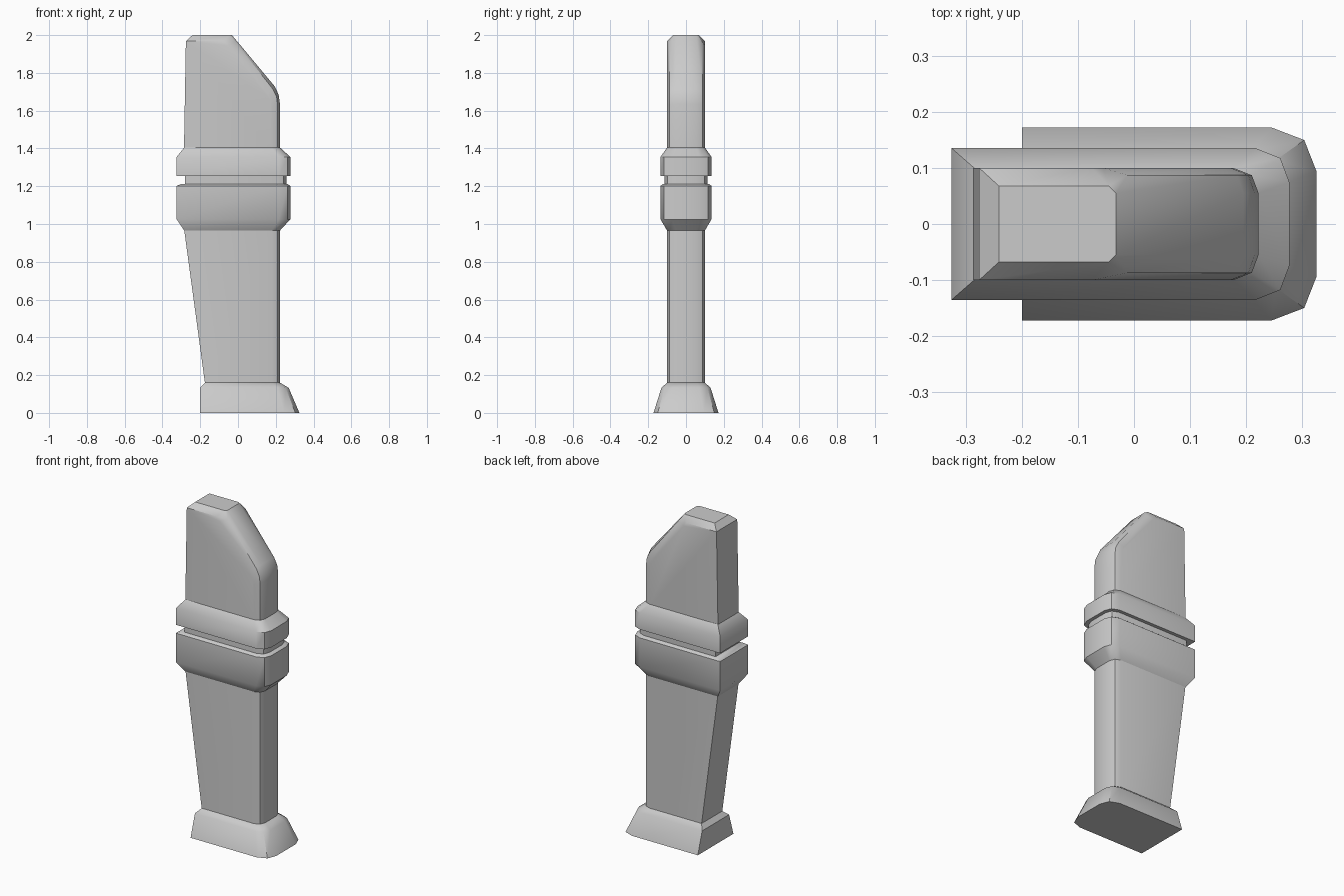
import bpy, bmesh, math


def loft(name, rings, angle=40):
    """Skin a list of equal-length vertex rings and cap both ends."""
    bm = bmesh.new()
    rows = [[bm.verts.new(p) for p in ring] for ring in rings]
    n = len(rows[0])
    for a, b in zip(rows, rows[1:]):
        for i in range(n):
            j = (i + 1) % n
            bm.faces.new((a[i], a[j], b[j], b[i]))
    bm.faces.new(rows[0])
    bm.faces.new(rows[-1])
    bmesh.ops.remove_doubles(bm, verts=bm.verts, dist=1e-5)
    bmesh.ops.recalc_face_normals(bm, faces=bm.faces)
    mesh = bpy.data.meshes.new(name)
    bm.to_mesh(mesh)
    bm.free()
    ob = bpy.data.objects.new(name, mesh)
    bpy.context.collection.objects.link(ob)
    bpy.context.view_layer.objects.active = ob
    bpy.ops.object.select_all(action='DESELECT')
    ob.select_set(True)
    bpy.ops.object.shade_smooth_by_angle(angle=math.radians(angle))
    return ob


def section(z, back, front, half, c):
    """Square at the back, faceted corners at the front."""
    side = [(back, half), (front - c, half),
            (front - c * 0.27, half * 0.87), (front, half * 0.55)]
    return ([(x, -y, z) for x, y in side] +
            [(x, y, z) for x, y in reversed(side)])


# Flared foot
loft("foot", [section(0, -0.2, 0.325, 0.172, 0.08),
              section(0.133, -0.2, 0.268, 0.13, 0.06),
              section(0.16, -0.175, 0.222, 0.1, 0.045)])

# Tapered shaft
loft("shaft", [section(0.15, -0.174, 0.222, 0.1, 0.045),
               section(0.97, -0.285, 0.222, 0.1, 0.045)])

# Two collars with a groove between them
loft("lower_collar", [section(0.965, -0.285, 0.222, 0.1, 0.045),
                      section(1.025, -0.325, 0.277, 0.135, 0.06),
                      section(1.202, -0.325, 0.277, 0.135, 0.06),
                      section(1.212, -0.30, 0.262, 0.122, 0.055)])
loft("groove", [section(1.205, -0.28, 0.256, 0.114, 0.052),
                section(1.26, -0.28, 0.256, 0.114, 0.052)])
loft("upper_collar", [section(1.253, -0.325, 0.277, 0.135, 0.06),
                      section(1.355, -0.325, 0.277, 0.135, 0.06),
                      section(1.405, -0.285, 0.222, 0.1, 0.045)])

# Slanted head: side outlines stepping from the flat side to the centre (x, y, z)
flat = [(-0.286, .1, 1.39), (.177, .1, 1.39), (.177, .1, 1.62), (.172, .1, 1.655),
        (.157, .1, 1.69), (-.055, .1, 1.945), (-.075, .1, 1.968),
        (-.276, .1, 1.968), (-.276, .1, 1.968)]
rim = [(-0.286, .087, 1.39), (.21, .087, 1.39), (.21, .087, 1.63), (.204, .087, 1.675),
       (.184, .087, 1.715), (-.012, .087, 1.963), (-.045, .068, 2.0),
       (-.241, .068, 2.0), (-.276, .087, 1.968)]
core = [(-0.286, .055, 1.39), (.222, .055, 1.39), (.222, .055, 1.635),
        (.215, .055, 1.685), (.195, .055, 1.728), (-.032, .055, 2.0),
        (-.032, .055, 2.0), (-.241, .055, 2.0), (-.276, .055, 1.968)]


def mirrored(ring):
    return [(x, -y, z) for x, y, z in ring]


loft("head", [flat, rim, core, mirrored(core), mirrored(rim), mirrored(flat)])
